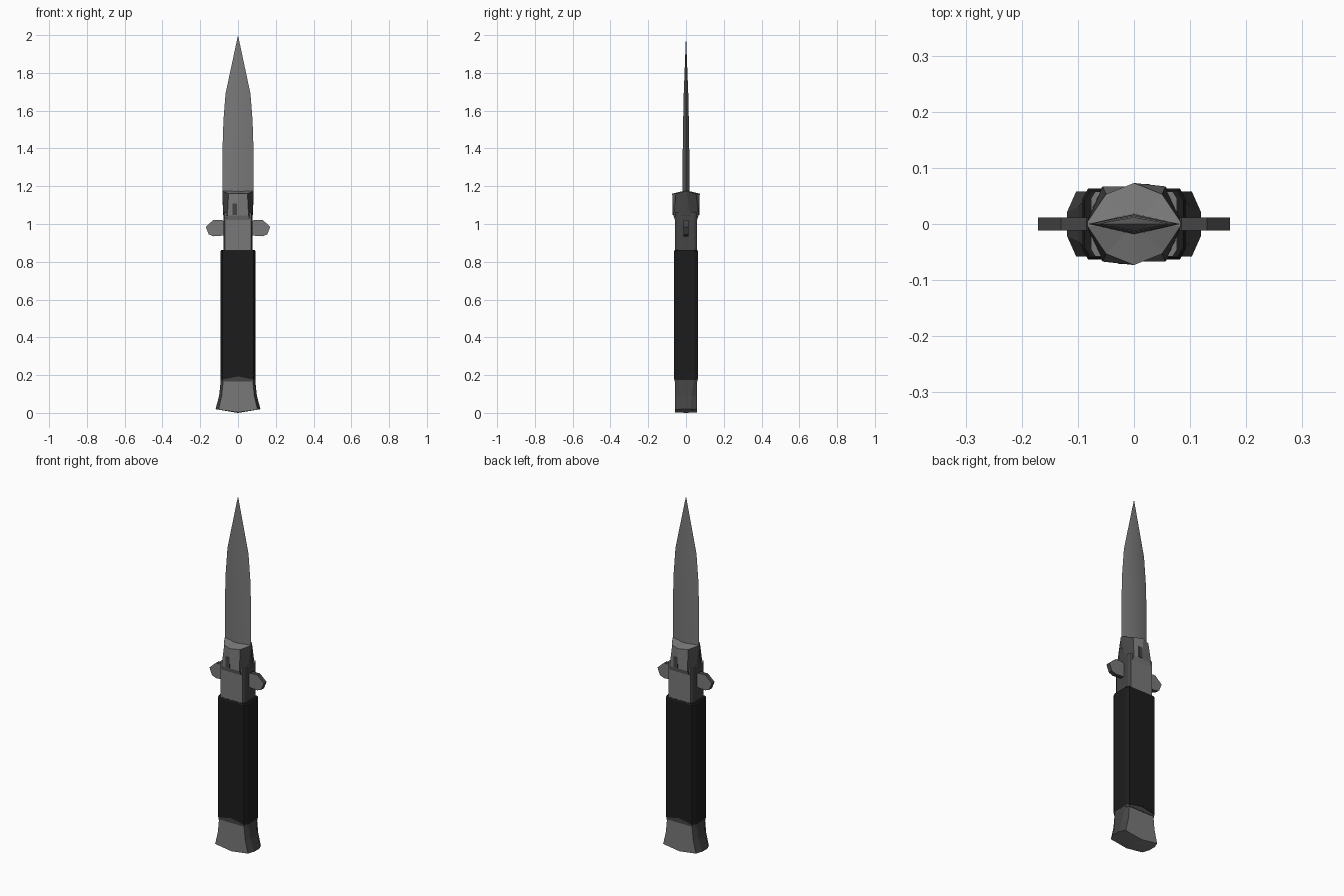
import bpy, bmesh, math

if "Cube" in bpy.data.objects:
    bpy.data.objects.remove(bpy.data.objects["Cube"])


def material(name, v):
    m = bpy.data.materials.new(name)
    m.diffuse_color = (v, v, v, 1)
    m.use_nodes = True
    m.node_tree.nodes["Principled BSDF"].inputs["Base Color"].default_value = m.diffuse_color
    return m


steel = material("steel_grey", 0.19)
black = material("handle_black", 0.0115)
dark = material("dark_grey", 0.058)


def finish(name, bm, mat, edge_mat=None, rule=None):
    """Make the object; faces whose normal meets the rule get edge_mat."""
    bmesh.ops.recalc_face_normals(bm, faces=bm.faces)
    bm.normal_update()
    if rule:
        for f in bm.faces:
            f.material_index = int(rule(f.normal))
    me = bpy.data.meshes.new(name)
    bm.to_mesh(me)
    bm.free()
    me.materials.append(mat)
    if edge_mat:
        me.materials.append(edge_mat)
    ob = bpy.data.objects.new(name, me)
    bpy.context.collection.objects.link(ob)
    return ob


def sideways(n):
    return abs(n.x) > 0.6


def loft(name, rings, mat, edge_mat=None, rule=None):
    """Join rings of 3D points; a one-point ring becomes a tip."""
    bm = bmesh.new()
    rows = [[bm.verts.new(p) for p in r] for r in rings]
    for a, b in zip(rows, rows[1:]):
        n = max(len(a), len(b))
        for i in range(n):
            j = (i + 1) % n
            if len(a) == 1:
                bm.faces.new((a[0], b[j], b[i]))
            elif len(b) == 1:
                bm.faces.new((a[i], a[j], b[0]))
            else:
                bm.faces.new((a[i], a[j], b[j], b[i]))
    for r in (rows[0], rows[-1]):
        if len(r) > 2:
            bm.faces.new(r)
    return finish(name, bm, mat, edge_mat, rule)


def section(fx, fy, sx, sy, z, slope=0.0, roof=0.0):
    """Ten-sided section: front flat +-fx at y=fy, sides at sx up to +-sy."""
    q = [(sx, -sy), (sx, sy), (fx, fy), (0, fy), (-fx, fy),
         (-sx, sy), (-sx, -sy), (-fx, -fy), (0, -fy), (fx, -fy)]
    return [(x, y, z + slope * abs(x) - roof * abs(y)) for x, y in q]


def diamond(w, t, z):
    return [(w, 0, z), (0, t, z), (-w, 0, z), (0, -t, z)]


# Double-edged blade with a softly shaded central ridge
blade = loft("blade", [diamond(0.082, 0.019, 1.1), diamond(0.081, 0.017, 1.43),
                       diamond(0.077, 0.015, 1.55), diamond(0.066, 0.012, 1.69),
                       [(0, 0, 2.0)]], steel)
bpy.context.view_layer.objects.active = blade
blade.select_set(True)
bpy.ops.object.shade_smooth_by_angle(angle=math.radians(40))

# Butt cap, flaring to a shallow point underneath, with dark sides
loft("butt_cap", [[(0, 0, 0)],
                  section(0.103, 0.058, 0.119, 0.022, 0.003, 0.14),
                  section(0.086, 0.058, 0.100, 0.03, 0.09),
                  section(0.078, 0.058, 0.091, 0.04, 0.175)],
     steel, dark, sideways)

# Black grip
loft("grip", [section(0.082, 0.063, 0.092, 0.045, 0.193, -0.2),
              section(0.082, 0.063, 0.092, 0.045, 0.856),
              section(0.078, 0.059, 0.088, 0.042, 0.863)], black)

# Dark collar under the grip
loft("collar", [section(0.081, 0.0605, 0.0915, 0.045, 0.165),
                section(0.081, 0.0605, 0.0915, 0.045, 0.195, -0.2)], dark)

# Lower bolster, a plain chamfered block with dark sides
loft("lower_bolster", [section(0.069, 0.058, 0.077, 0.045, 0.84),
                       section(0.069, 0.058, 0.077, 0.045, 1.06)],
     steel, dark, sideways)

# Upper bolster, flaring into a faceted roof
loft("upper_bolster", [section(0.062, 0.058, 0.070, 0.02, 1.02),
                       section(0.056, 0.067, 0.078, 0.02, 1.045),
                       [(x, y if abs(x) > 0.01 else y * 1.38, z) for x, y, z in
                        section(0.05, 0.053, 0.083, 0.004, 1.175, 0, 0.27)],
                       [(0, 0, 1.178)]], steel, dark, sideways)

# Guard lugs, one each side, steel faces with dark rims
lug = [(0.06, 0.94), (0.13, 0.935), (0.155, 0.945), (0.171, 0.985),
       (0.13, 1.022), (0.085, 1.022), (0.06, 1.0)]
for side, s in (("left", -1), ("right", 1)):
    loft("guard_" + side, [[(s * x, y, z) for x, z in lug]
                           for y in (-0.012, 0.012)],
         steel, dark, lambda n: abs(n.y) < 0.5)

# Small dark button set into the front and back of the bolster
for name, s in (("front_button", 1), ("back_button", -1)):
    bm = bmesh.new()
    bmesh.ops.create_cube(bm, size=1)
    for v in bm.verts:
        x, y, z = v.co
        v.co = (s * (x * 0.024 - 0.016), s * (y * 0.016 - 0.0635),
                z * 0.06 + 1.078)
    finish(name, bm, dark)
